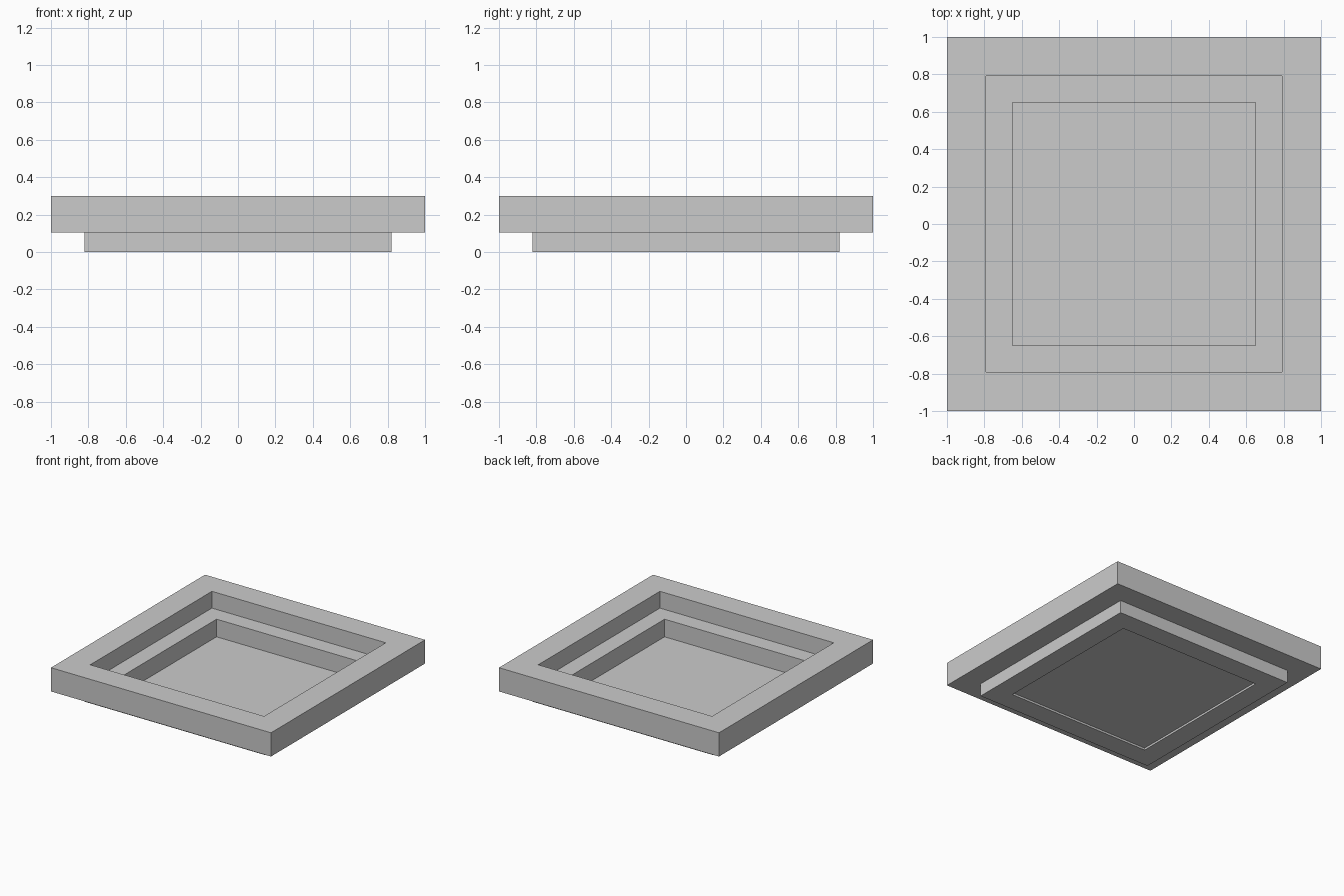
import bpy
import bmesh

cube = bpy.data.objects.get("Cube")
if cube:
    bpy.data.objects.remove(cube, do_unlink=True)

grey = bpy.data.materials.new("plain grey")
grey.use_nodes = True
COLOUR = (0.6, 0.6, 0.6, 1)
grey.diffuse_color = COLOUR
grey.node_tree.nodes["Principled BSDF"].inputs["Base Color"].default_value = COLOUR

CORNERS = ((-1, -1), (1, -1), (1, 1), (-1, 1))


def finish(name, bm):
    bmesh.ops.recalc_face_normals(bm, faces=bm.faces)
    mesh = bpy.data.meshes.new(name)
    bm.to_mesh(mesh)
    bm.free()
    mesh.materials.append(grey)
    obj = bpy.data.objects.new(name, mesh)
    bpy.context.collection.objects.link(obj)
    return obj


def square_ring(name, profile):
    """Sweep a closed (half width, height) profile around a square."""
    bm = bmesh.new()
    loops = [[bm.verts.new((sx * r, sy * r, z)) for sx, sy in CORNERS]
             for r, z in profile]
    for i, low in enumerate(loops):
        high = loops[(i + 1) % len(loops)]
        for k in range(4):
            n = (k + 1) % 4
            bm.faces.new((low[k], low[n], high[n], high[k]))
    return finish(name, bm)


# Stepped frame: wide rim above, narrower foot below, ledge inside
square_ring("stepped_frame", [
    (0.65, 0), (0.82, 0), (0.82, 0.105), (1, 0.105),
    (1, 0.3), (0.79, 0.3), (0.79, 0.162), (0.65, 0.162)])

# Thin floor panel, set slightly above the underside of the foot
bm = bmesh.new()
bm.faces.new([bm.verts.new((sx * 0.65, sy * 0.65, 0.017)) for sx, sy in CORNERS])
finish("floor_panel", bm)
